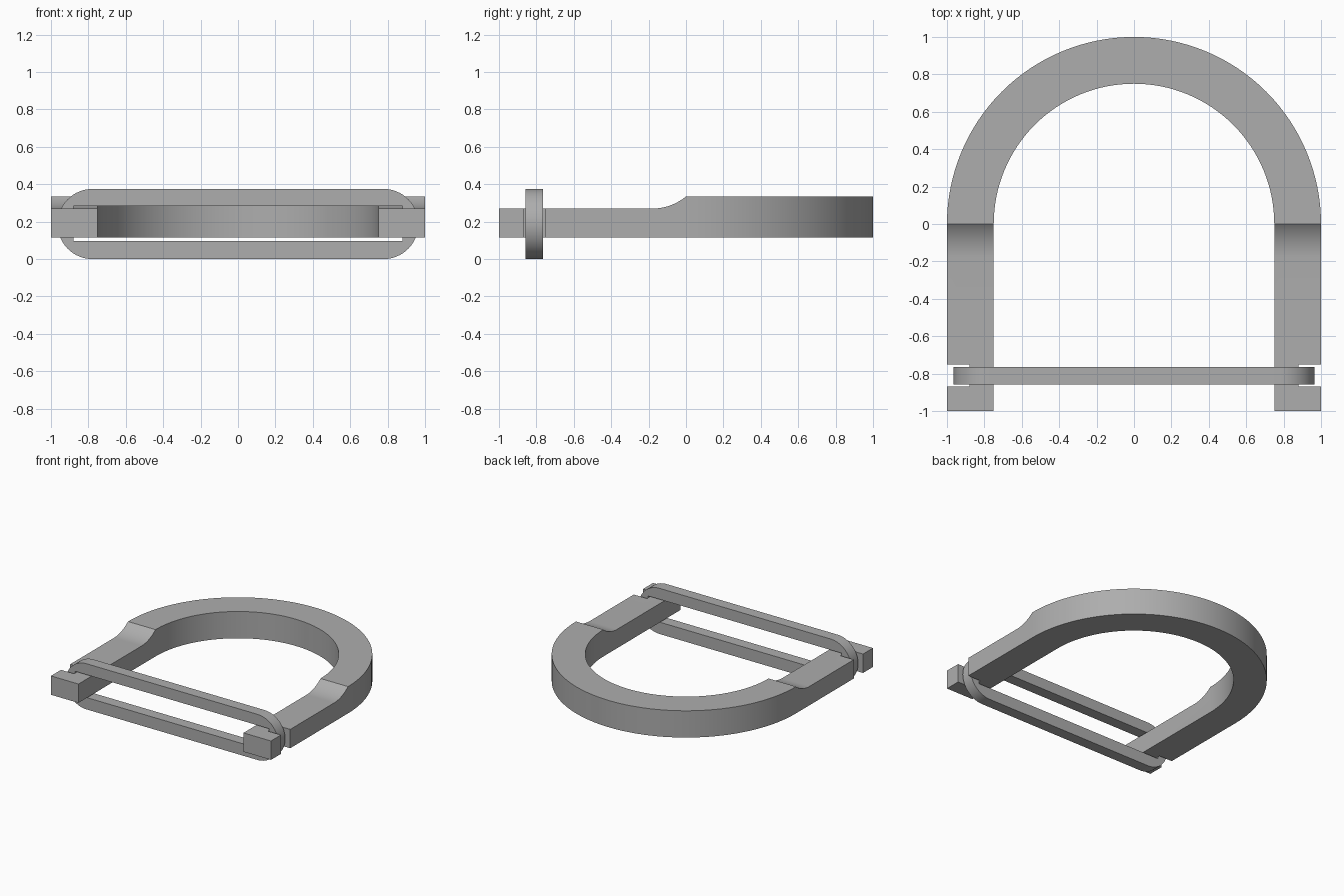
import bpy, bmesh
from math import sin, cos, pi, asin, radians
from mathutils import Vector

cube = bpy.data.objects.get("Cube")
if cube:
    bpy.data.objects.remove(cube, do_unlink=True)

metal = bpy.data.materials.new("grey metal")
metal.use_nodes = True
GREY = (0.42, 0.42, 0.42, 1)
metal.diffuse_color = GREY
metal.node_tree.nodes["Principled BSDF"].inputs["Base Color"].default_value = GREY


def arc(cx, cy, r, a0, a1, n):
    steps = [a0 + (a1 - a0) * i / n for i in range(n + 1)]
    return [(cx + r * cos(a), cy + r * sin(a)) for a in steps]


def prism(name, outline, place, along):
    """Extrude a flat outline; place maps its 2D points into space."""
    bm = bmesh.new()
    face = bm.faces.new([bm.verts.new(place(u, v)) for u, v in outline])
    ext = bmesh.ops.extrude_face_region(bm, geom=[face])
    verts = [g for g in ext["geom"] if isinstance(g, bmesh.types.BMVert)]
    bmesh.ops.translate(bm, verts=verts, vec=Vector(along))
    bmesh.ops.recalc_face_normals(bm, faces=bm.faces)
    mesh = bpy.data.meshes.new(name)
    bm.to_mesh(mesh)
    bm.free()
    obj = bpy.data.objects.new(name, mesh)
    bpy.context.collection.objects.link(obj)
    mesh.materials.append(metal)
    return obj


def cut(obj, cutter):
    cutter.hide_render = True
    cutter.hide_set(True)
    mod = obj.modifiers.new("cut", "BOOLEAN")
    mod.operation = "DIFFERENCE"
    mod.solver = "EXACT"
    mod.object = cutter
    bpy.context.view_layer.objects.active = obj
    bpy.ops.object.modifier_apply(modifier=mod.name)
    bpy.data.objects.remove(cutter, do_unlink=True)


# Arched body with a notch in the outer side of each leg
leg = [(0.75, -1), (1, -1), (1, -0.87), (0.88, -0.87), (0.88, -0.75), (1, -0.75)]
mirrored = [(-x, y) for x, y in reversed(leg)]
plan = leg + arc(0, 0, 1, 0, pi, 64) + mirrored + arc(0, 0, 0.75, pi, 0, 64)
body = prism("arched_body", plan, lambda x, y: (x, y, 0.115), (0, 0, 0.22))

# Thinner legs, blended up to the arch by a hollow curve
run, rise = 0.18, 0.065
radius = (run ** 2 + rise ** 2) / (2 * rise)
hollow = arc(-run, 0.27 + radius, radius, -pi / 2, -pi / 2 + asin(run / radius), 16)
step = [(-1.2, 0.27)] + hollow + [(0, 0.5), (-1.2, 0.5)]
cut(body, prism("leg_cutter", step, lambda y, z: (-1.5, y, z), (3, 0, 0)))

# Closed strap with round ends and a rectangular opening
R = 0.1875
outline = arc(0.7775, R, R, -pi / 2, pi / 2, 32) + arc(-0.7775, R, R, pi / 2, 1.5 * pi, 32)
strap = prism("strap_loop", outline, lambda x, z: (x, -0.857, z), (0, 0.092, 0))
opening = [(-0.88, 0.0975), (0.88, 0.0975), (0.88, 0.285), (-0.88, 0.285)]
cut(strap, prism("strap_cutter", opening, lambda x, z: (x, -1.2, z), (0, 0.8, 0)))

# Smooth the curved walls, keep the edges sharp
for obj in (body, strap):
    bpy.ops.object.select_all(action="DESELECT")
    obj.select_set(True)
    bpy.context.view_layer.objects.active = obj
    bpy.ops.object.shade_smooth_by_angle(angle=radians(25))
